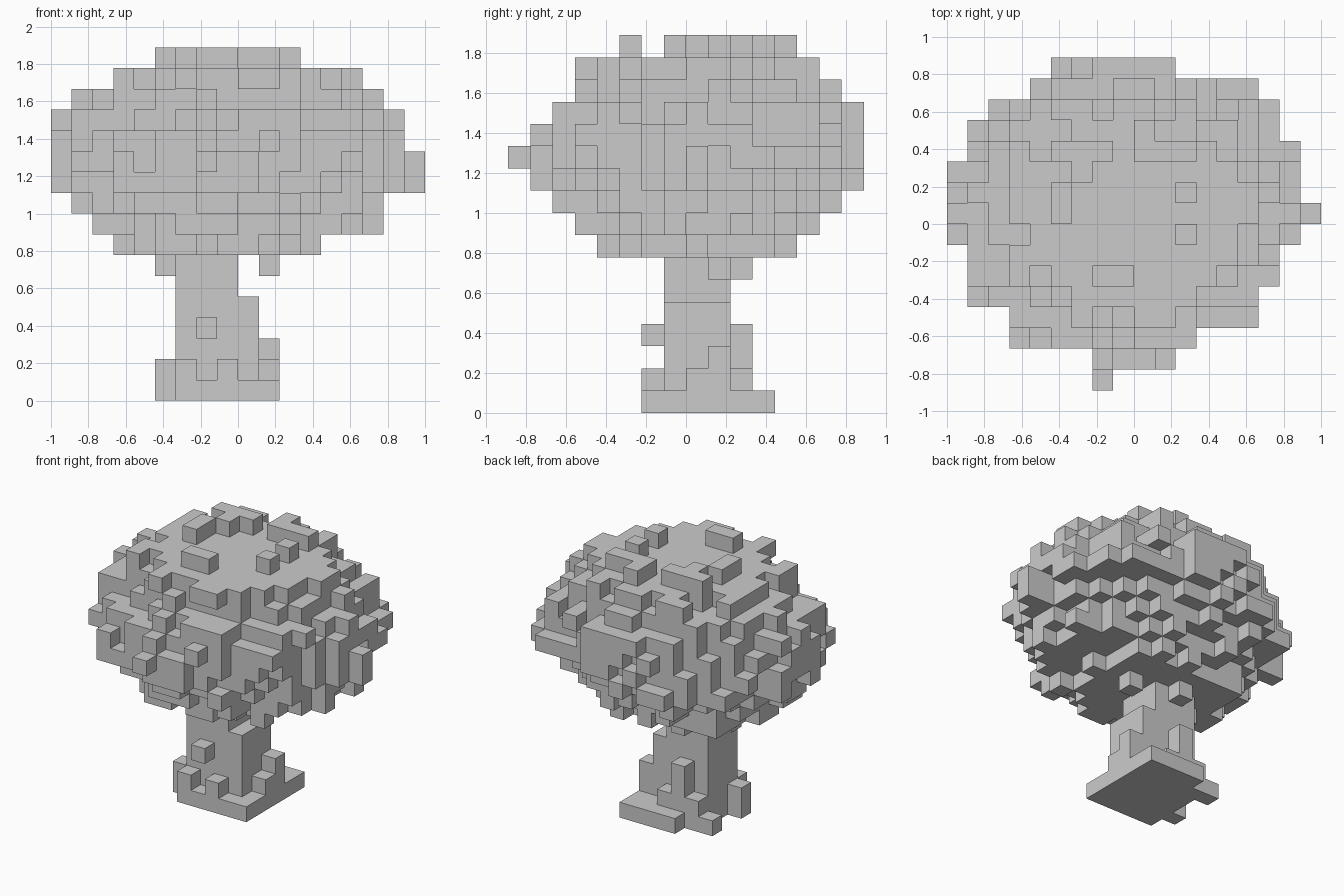
import bpy, bmesh, random
from mathutils import Vector

if "Cube" in bpy.data.objects:
    bpy.data.objects.remove(bpy.data.objects["Cube"])

random.seed(11)
U = 1 / 9  # voxel size
DIRS = [Vector(d) for d in ((1,0,0), (-1,0,0), (0,1,0), (0,-1,0), (0,0,1), (0,0,-1))]


def box(x0, x1, y0, y1, z0, z1):
    return {(x, y, z) for x in range(x0, x1) for y in range(y0, y1) for z in range(z0, z1)}


def step(c, d):
    return tuple(int(round(c[i] + d[i])) for i in range(3))


def voxel_object(name, cells, solid):
    """Build only the faces not covered by a neighbouring voxel."""
    bm = bmesh.new()
    cache = {}
    for c in sorted(cells):
        mid = Vector(c) + Vector((.5, .5, .5))
        for d in DIRS:
            if step(c, d) in solid:
                continue
            a = Vector((d.y, d.z, d.x))
            b = d.cross(a)
            quad = []
            for s, t in ((-1, -1), (1, -1), (1, 1), (-1, 1)):
                p = mid + (d + a * s + b * t) / 2
                key = tuple(round(v) for v in p)
                if key not in cache:
                    cache[key] = bm.verts.new(Vector(key) * U)
                quad.append(cache[key])
            bm.faces.new(quad)
    mesh = bpy.data.meshes.new(name)
    bm.to_mesh(mesh)
    bm.free()
    bpy.context.collection.objects.link(bpy.data.objects.new(name, mesh))


# Trunk: flared foot, leaning core and a few bark knots
trunk = box(-3, 2, -2, 3, 0, 1) | box(-2, 2, 3, 4, 0, 1) | {(-4, -1, 0), (-4, 2, 0), (-4, -1, 1)}
trunk |= box(-3, 1, -1, 2, 1, 5) | box(-3, 0, -1, 2, 5, 8)
trunk |= {(-3, -2, 1), (-1, -2, 1), (1, 0, 1), (1, 1, 1), (1, 1, 2), (-2, -2, 3), (-4, 0, 6)}
trunk |= box(-3, 0, 2, 3, 1, 2) | box(-2, -1, 2, 3, 2, 4) | box(-2, -1, 2, 3, 6, 7)

# Crown outline for each layer (x0, x1, y0, y1) and each row seen from above (x0, x1)
LAYERS = {7: (-6, 4, -4, 5), 8: (-7, 7, -5, 6), 9: (-8, 7, -6, 7), 10: (-9, 8, -7, 8),
          11: (-9, 8, -7, 8), 12: (-9, 8, -7, 8), 13: (-9, 8, -6, 8),
          14: (-8, 7, -5, 7), 15: (-6, 6, -5, 6), 16: (-4, 3, -3, 5)}
ROWS = [(-2, 2), (-6, 3), (-6, 6), (-8, 6), (-8, 7), (-8, 7), (-9, 7), (-9, 8),
        (-9, 8), (-9, 8), (-8, 8), (-8, 7), (-7, 7), (-5, 6), (-4, 2)]  # from y = -7


def inside(x, y, z, inset, power):
    x0, x1, y0, y1 = LAYERS.get(z, (0, 0, 0, 0))
    if not (x0 <= x < x1 and y0 <= y < y1 and ROWS[y + 7][0] <= x < ROWS[y + 7][1]):
        return False
    rx, ry = (x1 - x0) / 2 - inset, (y1 - y0) / 2 - inset
    dx, dy = x + .5 - (x0 + x1) / 2, y + .5 - (y0 + y1) / 2
    return abs(dx / rx) ** power + abs(dy / ry) ** power <= 1


# Crown body, the top layer being only scattered tufts
space = sorted(box(-9, 9, -7, 8, 7, 17))
body = {c for c in space if c[2] < 16 and inside(*c, 1.05 if c[2] in (10, 13) else .75, 2.05)}
crown = set(body)
for c in space:
    touching = any(step(c, d) in body for d in DIRS)
    if c not in body and touching and inside(*c, -.6, 2.3):
        if random.random() < .24:
            crown.add(c)


def tuft(x, y, z, dx, dy):
    """Add a voxel, filling inward until it meets the body."""
    for i in range(3):
        c = (x + dx * i, y + dy * i, z)
        if c in body:
            break
        crown.add(c)


# Tufts that reach the outermost outline
for z, (x0, x1, y0, y1) in LAYERS.items():
    xm, ym = (x0 + x1) // 2, (y0 + y1) // 2
    i, j = random.choice((-1, 0, 1)), random.choice((-1, 0))
    if z < 16:
        tuft(x0, ym + j, z, 1, 0)
        tuft(x1 - 1, ym + j, z, -1, 0)
        tuft(xm + i, y0, z, 0, 1)
        tuft(xm - i, y1 - 1, z, 0, -1)
for y in range(-6, 7):
    x0, x1 = ROWS[y + 7]
    tuft(x0, y, random.randint(10, 13), 1, 0)
    tuft(x1 - 1, y, random.randint(10, 13), -1, 0)
for x in range(-4, 2):
    tuft(x, 7, random.randint(10, 13), 0, -1)
    if x >= -2:
        tuft(x, -7, random.randint(10, 12), 0, 1)
crown |= {(-4, 1, 16), (2, -1, 16), (-1, -3, 16), (0, 4, 16)}
crown |= box(7, 9, 0, 1, 10, 12) | box(-2, -1, -8, -6, 11, 12) | {(1, 1, 6)}
crown -= trunk

solid = trunk | crown
voxel_object("trunk", trunk, solid)
voxel_object("leaf_crown", crown, solid)
